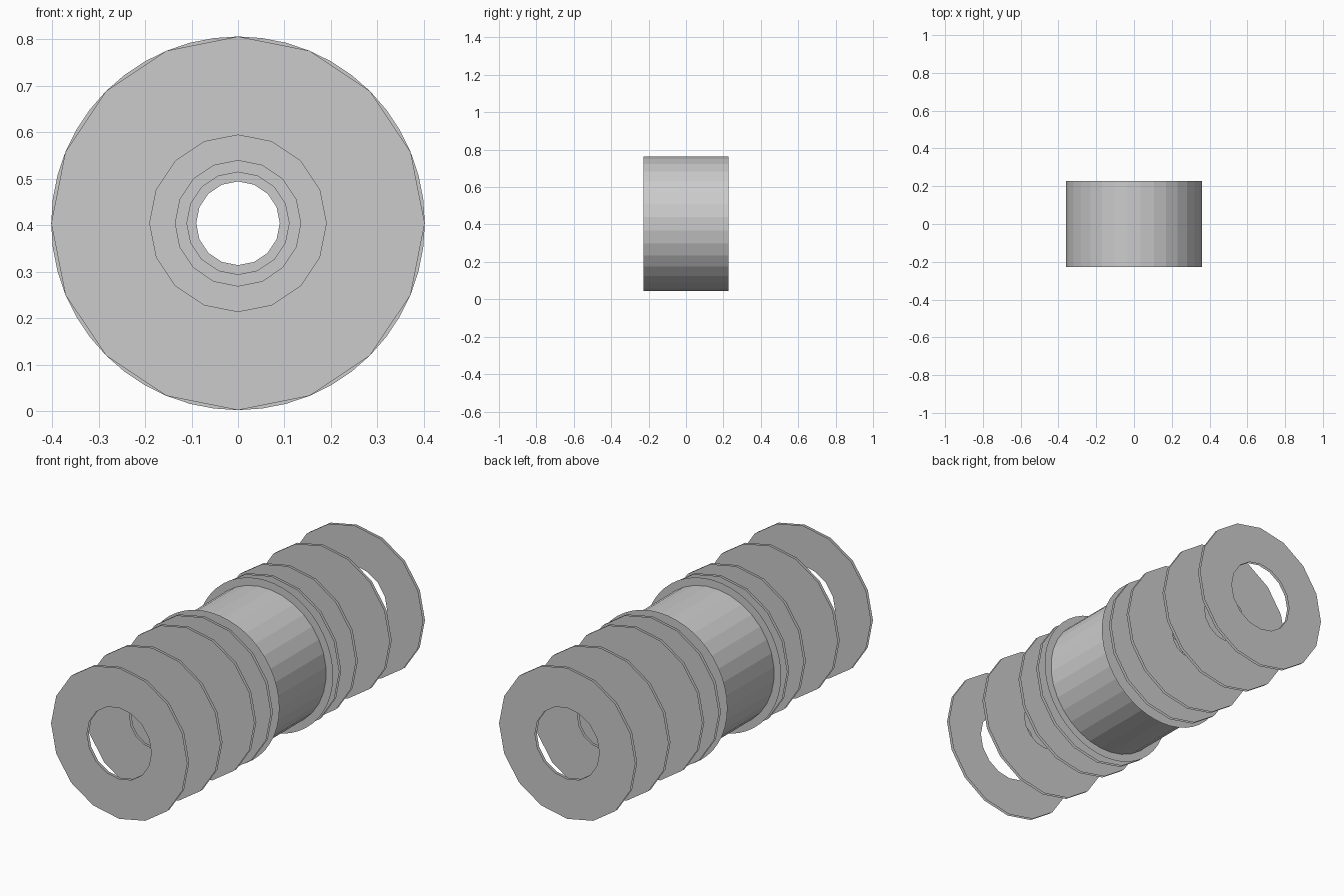
import bpy, bmesh, math

if "Cube" in bpy.data.objects:
    bpy.data.objects.remove(bpy.data.objects["Cube"])

ZC = 0.404  # axis height


def ring_points(bm, r, y, n, phase=0.0):
    return [bm.verts.new((r * math.sin(2 * math.pi * (i + phase) / n), y,
                          ZC + r * math.cos(2 * math.pi * (i + phase) / n))) for i in range(n)]


def finish(name, bm):
    me = bpy.data.meshes.new(name)
    bm.to_mesh(me)
    bm.free()
    bpy.context.collection.objects.link(bpy.data.objects.new(name, me))


def annulus(bm, r_out, r_in, y, n, facing):
    a, b = ring_points(bm, r_out, y, n), ring_points(bm, r_in, y, n)
    for i in range(n):
        j = (i + 1) % n
        f = bm.faces.new((a[i], a[j], b[j], b[i]))
        f.normal_update()
        if f.normal.y * facing < 0:
            f.normal_flip()


def plate(name, r_in, y_out, y_in, n):
    # two rimless faces, back to back
    s = 1 if y_out > 0 else -1
    bm = bmesh.new()
    annulus(bm, 0.402, r_in, y_out, n, s)
    annulus(bm, 0.402, r_in, y_in, n, -s)
    finish(name, bm)


# Spaced plates on both sides, holes shrinking towards the middle
for side, s in (("front", -1), ("back", 1)):
    plate(side + "_outer_plate", 0.19, s * 1.0, s * 0.985, 16)
    plate(side + "_second_plate", 0.135, s * 0.72, s * 0.705, 16)
    plate(side + "_third_plate", 0.11, s * 0.435, s * 0.42, 16)
    plate(side + "_inner_plate", 0.09, s * 0.295, s * 0.28, 16)
    plate(side + "_flange", 0.09, s * 0.227, s * 0.225, 48)

# Central drum, open ended behind the flanges
bm = bmesh.new()
n = 32
a, b = ring_points(bm, 0.362, -0.227, n, 0.5), ring_points(bm, 0.362, 0.227, n, 0.5)
for i in range(n):
    j = (i + 1) % n
    bm.faces.new((a[i], a[j], b[j], b[i]))
bmesh.ops.recalc_face_normals(bm, faces=bm.faces[:])
finish("drum", bm)
